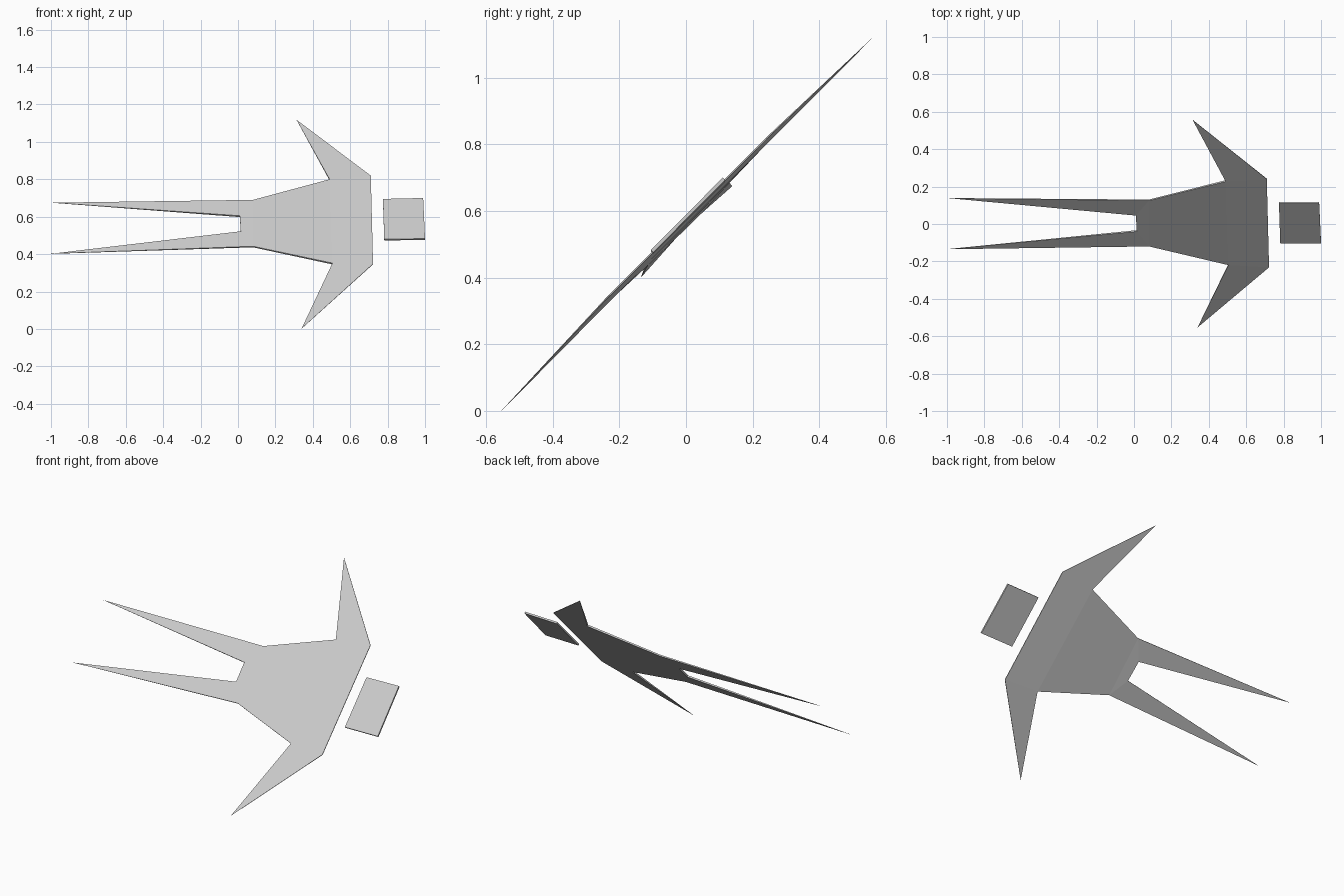
import bpy, bmesh
from mathutils import Vector

if "Cube" in bpy.data.objects:
    bpy.data.objects.remove(bpy.data.objects["Cube"])

grey = bpy.data.materials.new("light_grey")
grey.diffuse_color = (0.6, 0.6, 0.6, 1)
grey.use_nodes = True
grey.node_tree.nodes["Principled BSDF"].inputs["Base Color"].default_value = grey.diffuse_color

NORMAL = Vector((0, -1, 1)).normalized()  # the figure lies in a plane tilted 45 degrees


def slab(name, points, panels):
    """Thin closed sheet: points are x, y, z, thickness; panels index the points."""
    bm = bmesh.new()
    front = [bm.verts.new(p[:3]) for p in points]
    back = [bm.verts.new(Vector(p[:3]) - NORMAL * p[3]) for p in points]
    for panel in panels:
        bm.faces.new([front[i] for i in panel])
        bm.faces.new([back[i] for i in reversed(panel)])
    n = len(points)
    for i in range(n):
        j = (i + 1) % n
        bm.faces.new((front[i], back[i], back[j], front[j]))
    bmesh.ops.recalc_face_normals(bm, faces=bm.faces)
    mesh = bpy.data.meshes.new(name)
    bm.to_mesh(mesh)
    bm.free()
    mesh.materials.append(grey)
    obj = bpy.data.objects.new(name, mesh)
    bpy.context.collection.objects.link(obj)
    return obj


# Body outline: leg tips, crotch, hips, armpits, hands and shoulders
body = [
    (-0.99, 0.138, 0.675, 0.001),   # 0 upper foot
    (0.01, 0.045, 0.605, 0.010),    # 1 upper crotch
    (0.015, -0.04, 0.522, 0.010),   # 2 lower crotch
    (-1.0, -0.135, 0.402, 0.001),   # 3 lower foot
    (0.08, -0.12, 0.442, 0.008),    # 4 lower hip
    (0.505, -0.22, 0.352, 0.010),   # 5 lower armpit
    (0.34, -0.553, 0.002, 0.001),   # 6 lower hand
    (0.722, -0.232, 0.348, 0.004),  # 7 lower shoulder
    (0.71, 0.24, 0.82, 0.004),      # 8 upper shoulder
    (0.313, 0.557, 1.118, 0.001),   # 9 upper hand
    (0.49, 0.227, 0.80, 0.010),     # 10 upper armpit
    (0.08, 0.125, 0.69, 0.008),     # 11 upper hip
]
slab("body", body, [
    (0, 1, 11), (3, 4, 2),              # legs
    (1, 2, 4, 11), (11, 4, 5, 10),      # waist and torso
    (10, 5, 7, 8),                      # chest
    (5, 6, 7), (8, 9, 10),              # arms
])

# Square head floating past the shoulders
head = [
    (0.775, 0.11, 0.695, 0.010),
    (0.782, -0.105, 0.480, 0.010),
    (1.0, -0.105, 0.483, 0.010),
    (0.99, 0.11, 0.70, 0.010),
]
slab("head", head, [(0, 1, 2, 3)])
